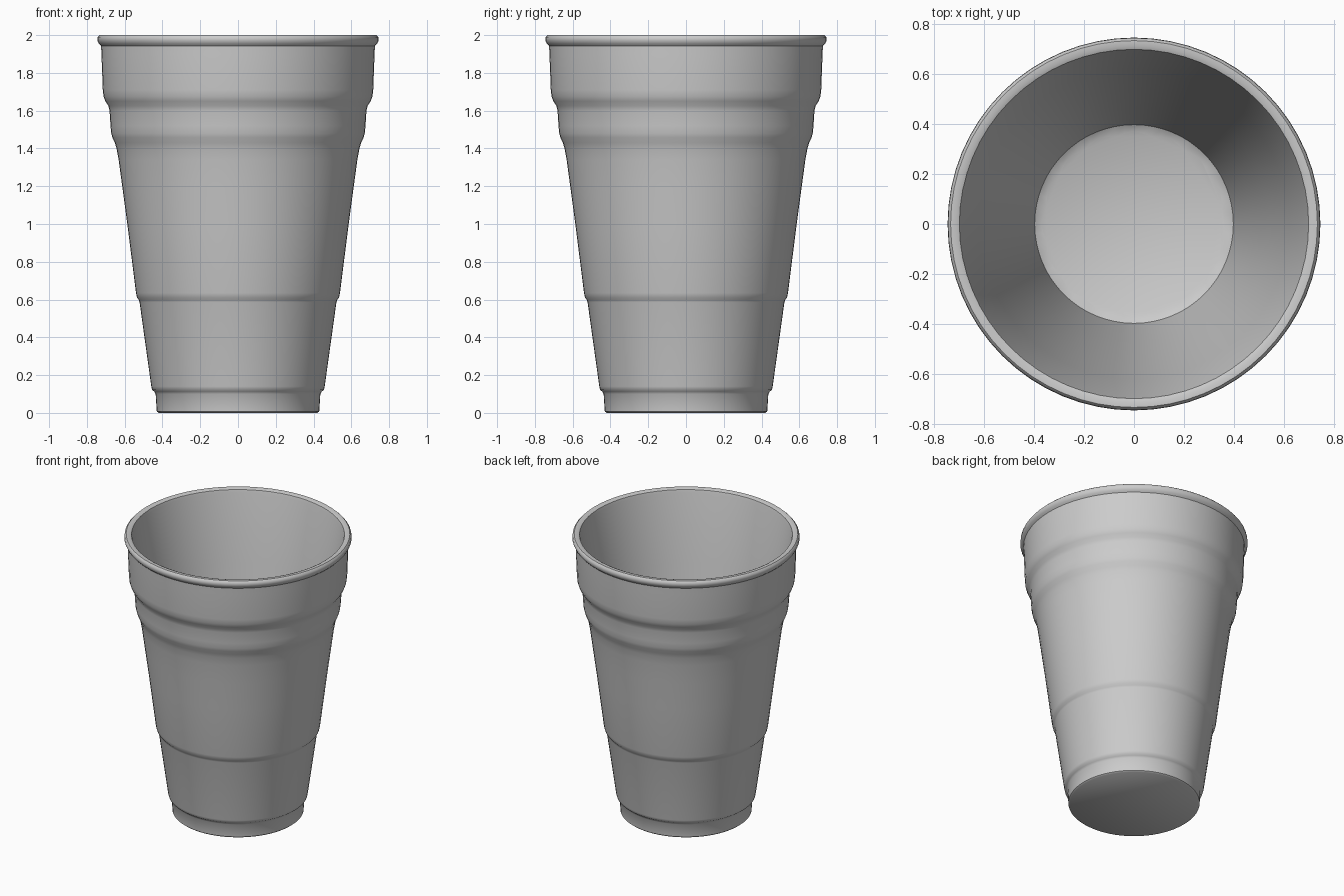
import bpy, bmesh
from math import cos, sin, pi, radians

if "Cube" in bpy.data.objects:
    bpy.data.objects.remove(bpy.data.objects["Cube"])

SEG = 64

# Outer wall, bottom to top, then over the rim (radius, height)
outer = [(0.42, 0.0), (0.43, 0.008), (0.436, 0.10), (0.444, 0.113), (0.455, 0.122), (0.459, 0.14),
         (0.521, 0.585), (0.525, 0.598), (0.535, 0.61), (0.54, 0.635),
         (0.586, 1.0), (0.613, 1.2), (0.632, 1.34), (0.643, 1.40),
         (0.652, 1.43), (0.665, 1.458), (0.671, 1.48), (0.675, 1.52), (0.680, 1.60),
         (0.686, 1.625), (0.702, 1.65), (0.712, 1.675), (0.716, 1.71),
         (0.723, 1.90), (0.725, 1.943), (0.737, 1.955), (0.745, 1.972),
         (0.743, 1.99), (0.733, 2.0), (0.712, 2.0), (0.698, 1.994)]
# Plain tapered inside wall
inner = [(0.693, 1.975), (0.62, 1.50), (0.545, 1.03), (0.47, 0.55), (0.397, 0.08)]


def ring(bm, r, z, wave=0.0):
    verts = []
    for i in range(SEG):
        a = 2 * pi * i / SEG
        rr = r + wave * cos(16 * a)
        verts.append(bm.verts.new((rr * cos(a), rr * sin(a), z)))
    return verts


# Cup body as one closed turned shell
bm = bmesh.new()
rings = [ring(bm, r, z) for r, z in outer + inner]
rings.append(ring(bm, 0.364, 0.06, 0.007))   # scalloped edge of the inside floor
for a, b in zip(rings, rings[1:]):
    for i in range(SEG):
        j = (i + 1) % SEG
        bm.faces.new((a[i], a[j], b[j], b[i]))

# Base and inside floor
bm.faces.new(list(reversed(rings[0])))
bm.faces.new(rings[-1])
bmesh.ops.recalc_face_normals(bm, faces=bm.faces)

mesh = bpy.data.meshes.new("cup")
bm.to_mesh(mesh)
bm.free()
cup = bpy.data.objects.new("cup", mesh)
bpy.context.collection.objects.link(cup)
bpy.context.view_layer.objects.active = cup
cup.select_set(True)
bpy.ops.object.shade_smooth_by_angle(angle=radians(40))
